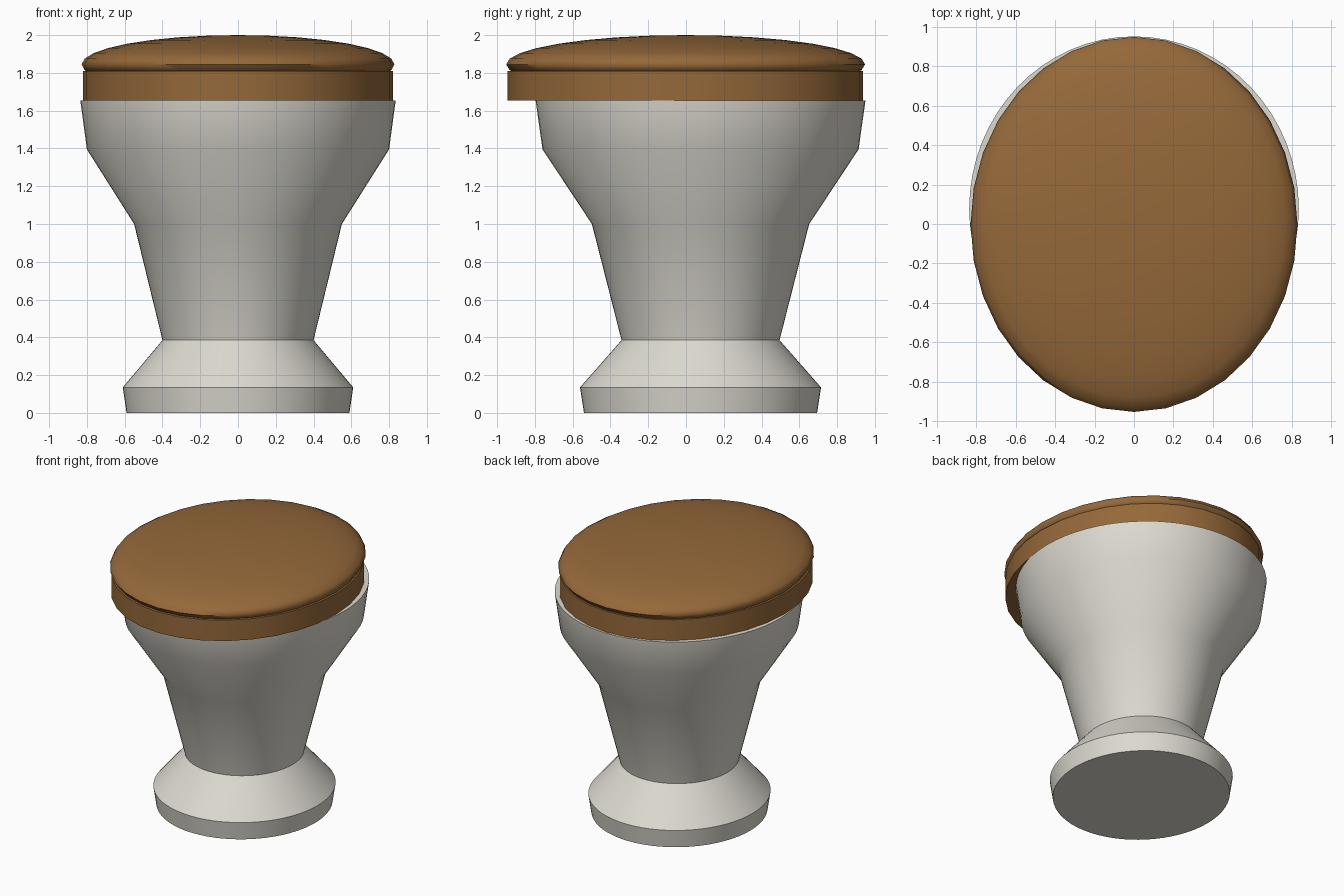
import bpy
import bmesh
from math import cos, sin, pi, radians

cube = bpy.data.objects.get("Cube")
if cube:
    bpy.data.objects.remove(cube, do_unlink=True)


def make_material(name, rgb):
    mat = bpy.data.materials.new(name)
    mat.use_nodes = True
    mat.diffuse_color = (*rgb, 1)
    mat.node_tree.nodes["Principled BSDF"].inputs["Base Color"].default_value = (*rgb, 1)
    return mat


def finish(obj, name, mat, angle=30):
    obj.name = name
    obj.data.materials.append(mat)
    bpy.ops.object.select_all(action="DESELECT")
    obj.select_set(True)
    bpy.context.view_layer.objects.active = obj
    bpy.ops.object.shade_smooth_by_angle(angle=radians(angle))


def lathe(name, profile, sides, stretch, y, mat):
    """Oval solid from (x radius, height) pairs, bottom to top."""
    bm = bmesh.new()
    rings = []
    for r, z in profile:
        angles = [2 * pi * i / sides for i in range(sides)]
        rings.append([bm.verts.new((r * cos(a), r * stretch * sin(a), z)) for a in angles])
    for low, high in zip(rings, rings[1:]):
        for i in range(sides):
            j = (i + 1) % sides
            bm.faces.new((low[i], low[j], high[j], high[i]))
    bm.faces.new(rings[0][::-1])
    bm.faces.new(rings[-1])
    mesh = bpy.data.meshes.new(name)
    bm.to_mesh(mesh)
    bm.free()
    obj = bpy.data.objects.new(name, mesh)
    obj.location.y = y
    bpy.context.collection.objects.link(obj)
    finish(obj, name, mat)


ceramic = make_material("off white ceramic", (0.72, 0.70, 0.63))
wood = make_material("brown wood", (0.30, 0.14, 0.042))

# Foot, neck and bowl in one oval ceramic body
body = [(0.59, 0), (0.61, 0.135), (0.40, 0.385), (0.55, 1.0), (0.80, 1.395), (0.835, 1.655)]
lathe("bowl_and_foot", body, 64, 1.046, 0.077, ceramic)

# Oval seat overhanging the bowl at the front
lathe("seat", [(0.82, 1.654), (0.82, 1.81)], 32, 1.147, -0.004, wood)

# Domed lid: flattened ball whose lower half sinks into the seat
bpy.ops.mesh.primitive_uv_sphere_add(segments=32, ring_count=16, radius=1, location=(0, -0.002, 1.845))
lid = bpy.context.object
lid.scale = (0.828, 0.95, 0.155)
bpy.ops.object.transform_apply(location=False, rotation=False, scale=True)
finish(lid, "lid", wood, 60)
